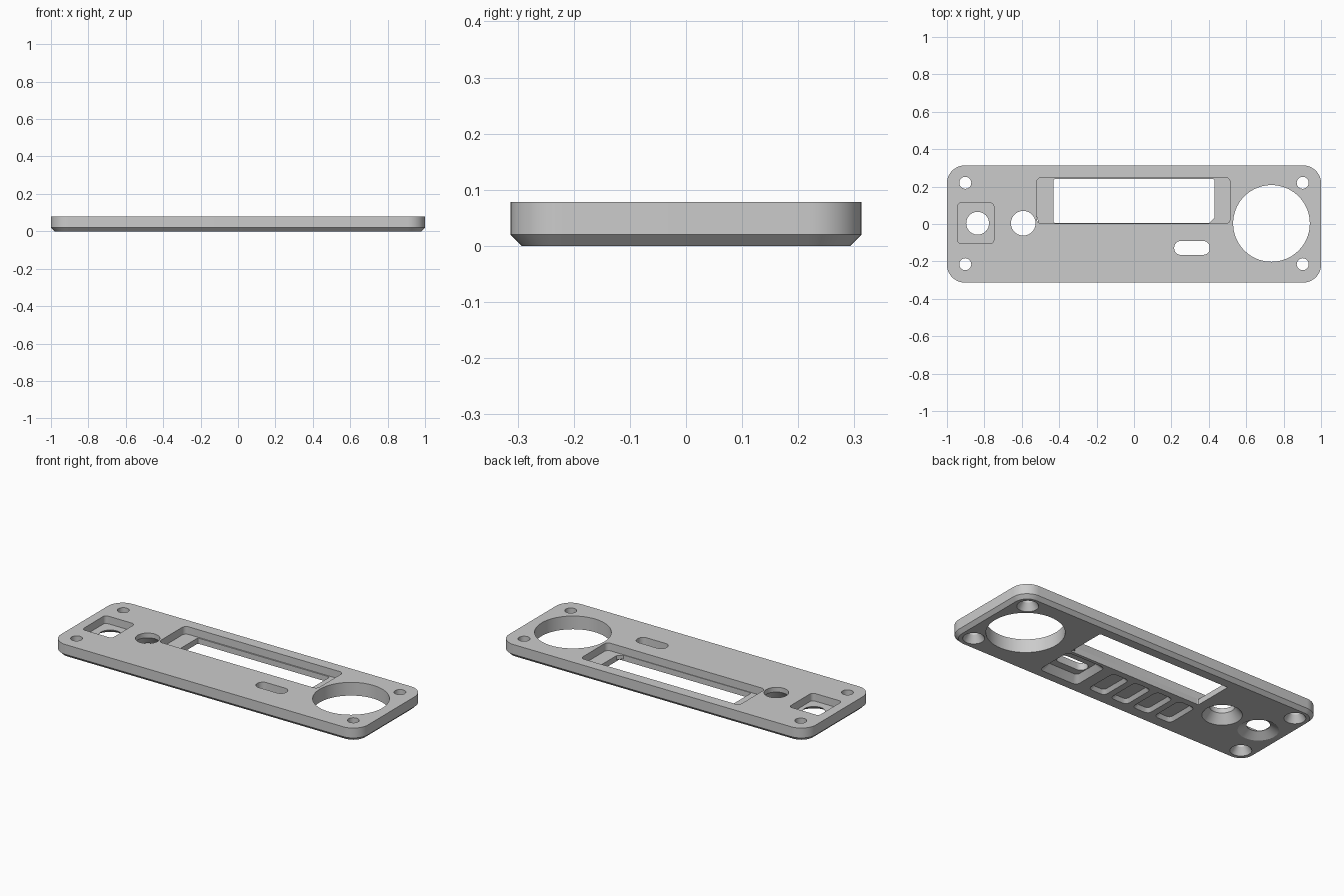
import bpy, bmesh, math

cube = bpy.data.objects.get("Cube")
if cube:
    bpy.data.objects.remove(cube, do_unlink=True)

HEIGHT = 0.078
OVER = HEIGHT + 0.02
UNDER = -0.02

grey = bpy.data.materials.new("plain grey")
grey.use_nodes = True
colour = (0.6, 0.6, 0.6, 1)
grey.diffuse_color = colour
grey.node_tree.nodes["Principled BSDF"].inputs["Base Color"].default_value = colour


def outline(cx, cy, w, d, r, steps):
    """Rounded rectangle; a circle when r is half of both sides."""
    pts = []
    full = r >= min(w, d) / 2 - 1e-6
    for q, (sx, sy) in enumerate([(1, 1), (-1, 1), (-1, -1), (1, -1)]):
        for i in range(steps + 1):
            if full and w == d and i == steps:
                continue
            a = (q + i / steps) * math.pi / 2
            pts.append((cx + sx * (w / 2 - r) + r * math.cos(a),
                        cy + sy * (d / 2 - r) + r * math.sin(a)))
    return pts


def loft(name, cx, cy, sections, steps=6):
    """Closed solid through (z, width, depth, radius) sections."""
    bm = bmesh.new()
    rings = [[bm.verts.new((x, y, z)) for x, y in outline(cx, cy, w, d, r, steps)]
             for z, w, d, r in sections]
    for low, high in zip(rings, rings[1:]):
        for i in range(len(low)):
            j = (i + 1) % len(low)
            bm.faces.new((low[i], low[j], high[j], high[i]))
    bm.faces.new(rings[0][::-1])
    bm.faces.new(rings[-1])
    bmesh.ops.recalc_face_normals(bm, faces=bm.faces)
    mesh = bpy.data.meshes.new(name)
    bm.to_mesh(mesh)
    bm.free()
    mesh.materials.append(grey)
    ob = bpy.data.objects.new(name, mesh)
    bpy.context.collection.objects.link(ob)
    return ob


# Plate with a chamfered lower edge
plate = loft("face_plate", 0, 0, [
    (0, 1.96, 0.586, 0.075), (0.02, 2, 0.626, 0.095), (HEIGHT, 2, 0.626, 0.095)], 10)


def cut(cx, cy, sections, steps=6):
    cutter = loft("cutter", cx, cy, sections, steps)
    cutter.hide_render = True
    mod = plate.modifiers.new("cut", "BOOLEAN")
    mod.operation, mod.solver, mod.object = "DIFFERENCE", "EXACT", cutter
    bpy.ops.object.select_all(action="DESELECT")
    bpy.context.view_layer.objects.active = plate
    plate.select_set(True)
    bpy.ops.object.modifier_apply(modifier=mod.name)
    bpy.data.objects.remove(cutter, do_unlink=True)


def round_hole(cx, cy, radii, steps=10):
    """Turned hole through (z, radius) levels."""
    cut(cx, cy, [(z, 2 * r, 2 * r, r) for z, r in radii], steps)


def flared(top, bottom, flare_z, end=OVER):
    """Levels of a hole that widens towards the underside."""
    slope = (bottom - top) / flare_z
    return [(UNDER, bottom - slope * UNDER), (flare_z, top), (end, top)]


# Countersunk corner screw holes
for x in (-0.902, 0.902):
    for y in (-0.215, 0.22):
        round_hole(x, y, flared(0.032, 0.057, 0.04), 8)

# Large dial opening and flared small hole
round_hole(0.735, 0.003, [(UNDER, 0.205), (OVER, 0.205)], 18)
round_hole(-0.592, 0.004, flared(0.066, 0.105, 0.05))

# Square socket pocket with a flared hole in its floor
cut(-0.847, 0.004, [(0.033, 0.195, 0.217, 0.02), (OVER, 0.195, 0.217, 0.02)])
round_hole(-0.836, 0.004, flared(0.061, 0.107, 0.03))

# Display pocket and window
cut(-0.003, 0.125, [(0.033, 1.034, 0.246, 0.025), (OVER, 1.034, 0.246, 0.025)])
cut(0, 0.123, [(UNDER, 0.86, 0.234, 0.006), (OVER, 0.86, 0.234, 0.006)], 2)

# Switch slot with a sloped recess underneath
cut(0.31, -0.128, [(UNDER, 0.19, 0.074, 0.034), (OVER, 0.19, 0.074, 0.034)])
cut(0.31, -0.128, [(UNDER, 0.28, 0.27, 0.03), (0.035, 0.2, 0.16, 0.02)], 4)

# Row of shallow button recesses on the underside
for i in range(4):
    cut(0.06 - i * 0.148, -0.132,
        [(UNDER, 0.14, 0.23, 0.03), (0.02, 0.08, 0.17, 0.02)], 4)

# Small corner gusset in the window
bm = bmesh.new()
low, high = [[bm.verts.new((0.432 - dx, 0.004 + dy, z))
              for dx, dy in ((0, 0), (0, 0.032), (0.032, 0))] for z in (0.01, 0.033)]
bm.faces.new(low)
bm.faces.new(high)
for i in range(3):
    j = (i + 1) % 3
    bm.faces.new((low[i], low[j], high[j], high[i]))
bmesh.ops.recalc_face_normals(bm, faces=bm.faces)
mesh = bpy.data.meshes.new("window_gusset")
bm.to_mesh(mesh)
bm.free()
mesh.materials.append(grey)
bpy.context.collection.objects.link(bpy.data.objects.new("window_gusset", mesh))

# Smooth round walls, keep edges crisp
bpy.ops.object.select_all(action="DESELECT")
plate.select_set(True)
bpy.context.view_layer.objects.active = plate
bpy.ops.object.shade_smooth_by_angle(angle=math.radians(20))
